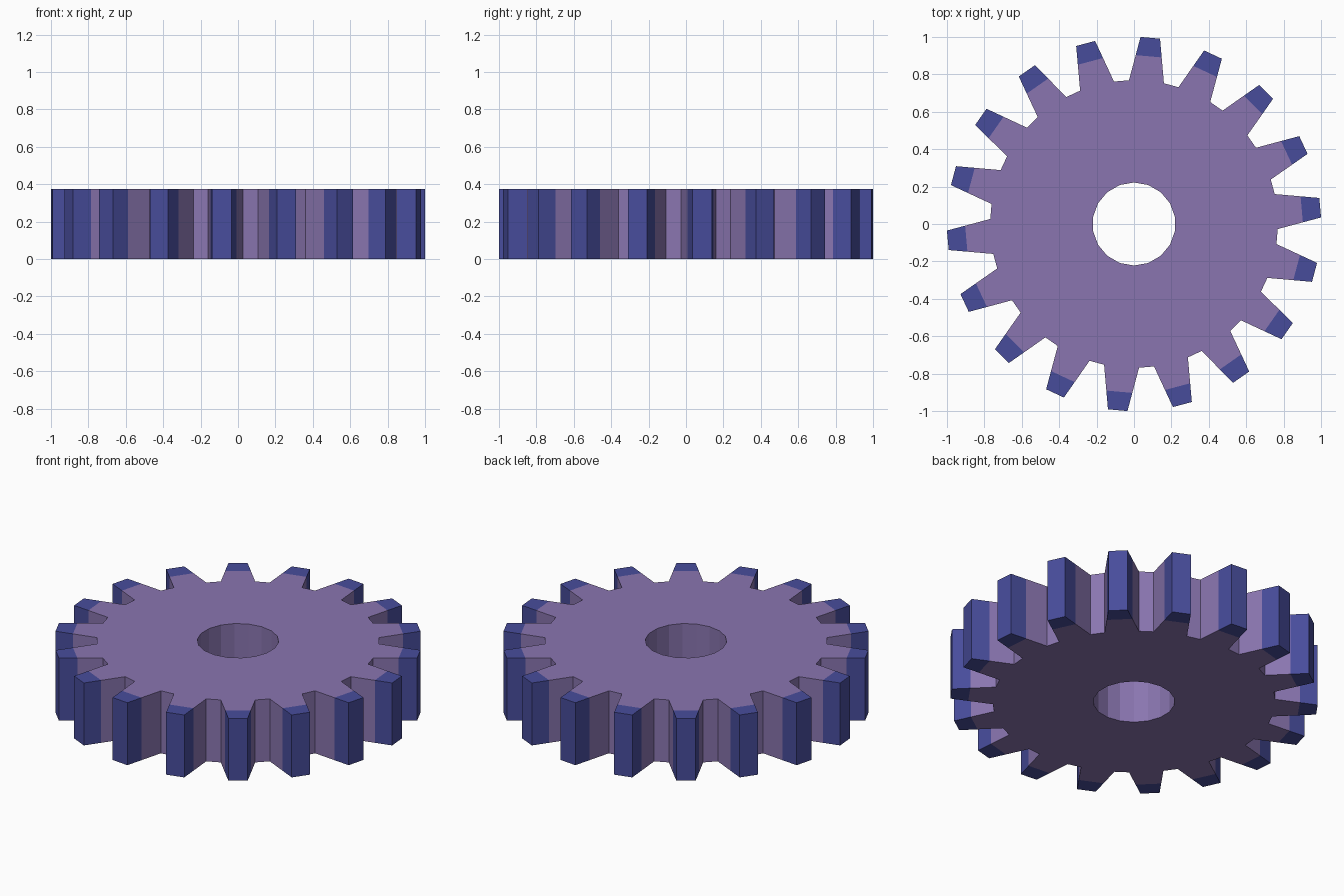
import bpy, bmesh, math

if "Cube" in bpy.data.objects:
    bpy.data.objects.remove(bpy.data.objects["Cube"])

TEETH = 18
STEP = 360 / TEETH
PHASE = 5            # direction of the first tooth, degrees
HEIGHT = 0.375
R_HOLE, R_ROOT, R_TIP = 0.222, 0.769, 1.0006
PAINT = 0.58         # fraction of the tooth length where the tip colour starts


def material(name, rgb):
    m = bpy.data.materials.new(name)
    m.diffuse_color = (*rgb, 1)
    m.use_nodes = True
    m.node_tree.nodes["Principled BSDF"].inputs["Base Color"].default_value = m.diffuse_color
    return m


bm = bmesh.new()


def polar(r, deg):
    a = math.radians(deg)
    return bm.verts.new((r * math.cos(a), r * math.sin(a), 0))


# flat outline: bore, tooth roots, paint line and tips
hole, root, line, tip = [], [], [], []
for k in range(TEETH):
    mid = PHASE + k * STEP
    hole.append(polar(R_HOLE, mid + 5))
    root.append([polar(R_ROOT, mid + s * 7) for s in (-1, 1)])
    tip.append([polar(R_TIP, mid + s * 3) for s in (-1, 1)])
    line.append([bm.verts.new(r.co.lerp(t.co, PAINT))
                 for r, t in zip(root[k], tip[k])])

for k in range(TEETH):
    n = (k + 1) % TEETH
    bm.faces.new((hole[k - 1], root[k][0], root[k][1], hole[k]))
    bm.faces.new((hole[k], root[k][1], root[n][0]))
    bm.faces.new((root[k][0], line[k][0], line[k][1], root[k][1]))
    bm.faces.new((line[k][0], tip[k][0], tip[k][1], line[k][1]))

# thickness
ext = bmesh.ops.extrude_face_region(bm, geom=bm.faces[:], use_keep_orig=True)
for v in ext["geom"]:
    if isinstance(v, bmesh.types.BMVert):
        v.co.z = HEIGHT
bmesh.ops.recalc_face_normals(bm, faces=bm.faces[:])

# tooth tips get the second colour
r_paint = line[0][0].co.xy.length
for f in bm.faces:
    if min(v.co.xy.length for v in f.verts) > r_paint - 0.01:
        f.material_index = 1

mesh = bpy.data.meshes.new("gear_wheel")
bm.to_mesh(mesh)
bm.free()
mesh.materials.append(material("purple body", (0.253, 0.179, 0.434)))
mesh.materials.append(material("blue tips", (0.064, 0.073, 0.33)))
gear = bpy.data.objects.new("gear_wheel", mesh)
bpy.context.collection.objects.link(gear)
